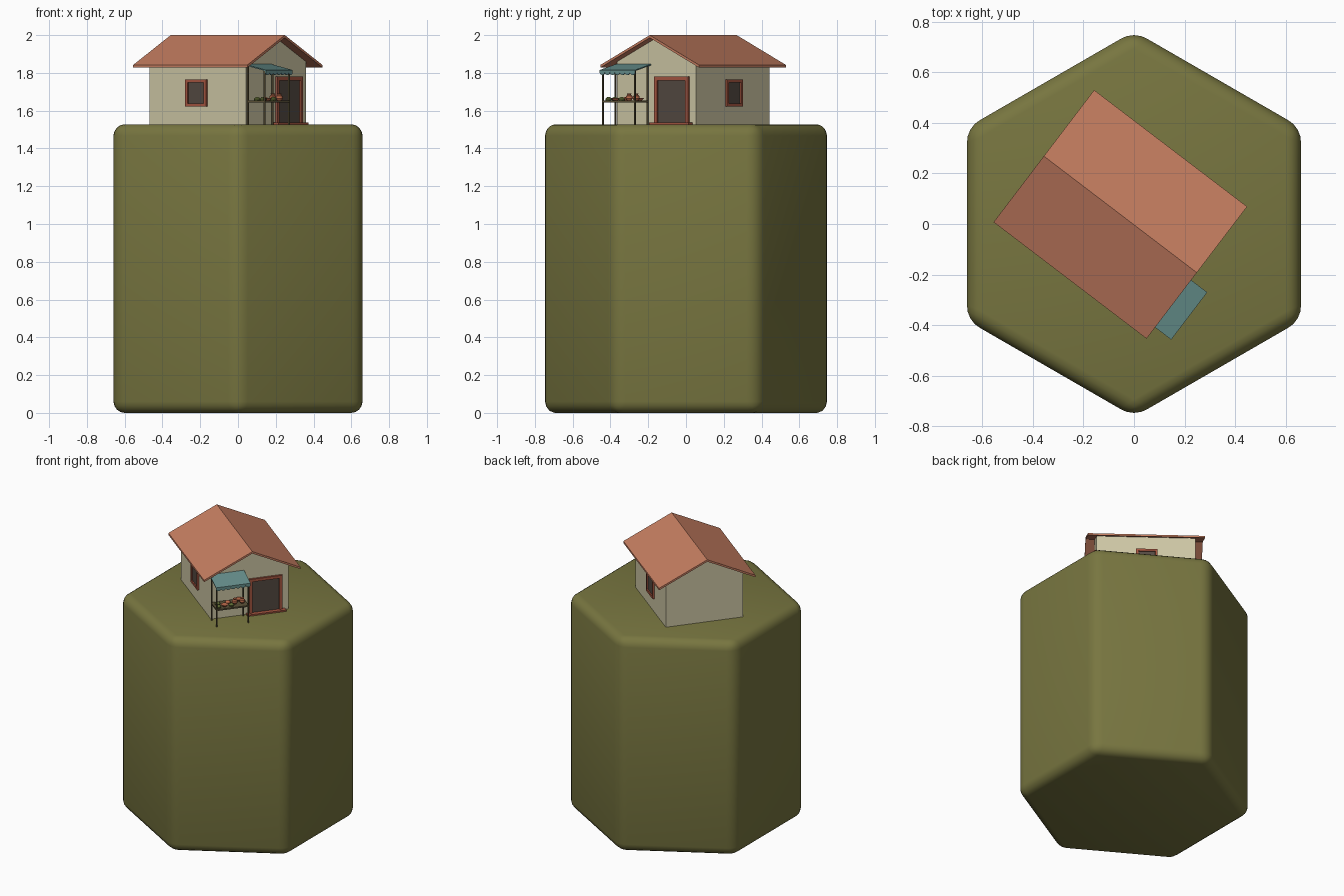
import bpy, bmesh, math
from mathutils import Matrix, Vector

if "Cube" in bpy.data.objects:
    bpy.data.objects.remove(bpy.data.objects["Cube"])

def mat(name, r, g, b):
    m = bpy.data.materials.new(name)
    lin = [((c / 255 + 0.055) / 1.055) ** 2.4 for c in (r, g, b)]
    m.diffuse_color = (*lin, 1)
    m.use_nodes = True
    m.node_tree.nodes["Principled BSDF"].inputs["Base Color"].default_value = m.diffuse_color
    return m

OLIVE = mat("olive ground", 120, 118, 64)
WALL = mat("cream plaster", 206, 199, 165)
ROOF = mat("terracotta tile", 198, 126, 97)
TRIM = mat("red brown trim", 166, 86, 64)
DARK = mat("dark panel", 84, 74, 66)
WOOD = mat("dark wood", 92, 82, 56)
TEAL = mat("teal cloth", 104, 146, 143)
POT = mat("orange clay", 184, 104, 72)
GREEN = mat("dark green goods", 92, 104, 50)

# House frame: local x runs along the ridge, the door gable is at +x
HOUSE = Matrix.Translation((-0.054, 0.038, 0)) @ Matrix.Rotation(math.radians(-37.3), 4, 'Z')
GROUND = 1.528
WX, WY = 0.32, 0.263      # wall half sizes
RX, RY = 0.38, 0.328      # roof half sizes
SLOPE = 0.158 / RY

def finish(name, bm, m, xf=HOUSE):
    bmesh.ops.recalc_face_normals(bm, faces=bm.faces)
    bm.transform(xf)
    me = bpy.data.meshes.new(name)
    bm.to_mesh(me)
    bm.free()
    me.materials.append(m)
    ob = bpy.data.objects.new(name, me)
    bpy.context.collection.objects.link(ob)
    return ob

def boxes(name, specs, m):
    """One object from boxes given as (x0, x1, y0, y1, z0, z1)."""
    bm = bmesh.new()
    for x0, x1, y0, y1, z0, z1 in specs:
        c = Vector((x0 + x1, y0 + y1, z0 + z1)) / 2
        bmesh.ops.create_cube(bm, size=1, matrix=Matrix.Translation(c)
                              @ Matrix.Diagonal((x1 - x0, y1 - y0, z1 - z0, 1)))
    return finish(name, bm, m)

def extrude(name, pts, x0, x1, m):
    """Extrude a (y, z) profile along local x."""
    bm = bmesh.new()
    f = bm.faces.new([bm.verts.new((x0, y, z)) for y, z in pts])
    r = bmesh.ops.extrude_face_region(bm, geom=[f])
    bmesh.ops.translate(bm, vec=(x1 - x0, 0, 0),
                        verts=[v for v in r["geom"] if isinstance(v, bmesh.types.BMVert)])
    return finish(name, bm, m)

def smooth(ob, angle=35):
    bpy.ops.object.select_all(action='DESELECT')
    ob.select_set(True)
    bpy.context.view_layer.objects.active = ob
    bpy.ops.object.shade_smooth_by_angle(angle=math.radians(angle))

# Rounded hexagonal ground block
R = 0.66 / math.cos(math.pi / 6)
bm = bmesh.new()
bmesh.ops.create_cone(bm, cap_ends=True, segments=6, radius1=R, radius2=R, depth=GROUND)
if max(abs(v.co.x) for v in bm.verts) > 0.7:      # put the corners on the y axis
    bm.transform(Matrix.Rotation(math.radians(30), 4, 'Z'))
bmesh.ops.bevel(bm, geom=bm.edges[:], offset=0.06, segments=4, profile=0.5, affect='EDGES')
smooth(finish("ground_block", bm, OLIVE, Matrix.Translation((0, 0, GROUND / 2))), 40)

# Walls with gables, tucked just under the roof
T = 0.014
eave = 2.0 - T / 2 - SLOPE * WY
extrude("house_walls", [(-WY, GROUND - 0.01), (WY, GROUND - 0.01), (WY, eave),
                        (0, 2.0 - T / 2), (-WY, eave)], -WX, WX, WALL)

# Pitched roof slab
low = 2.0 - SLOPE * RY
extrude("roof", [(-RY, low), (0, 2.0), (RY, low), (RY, low - T), (0, 2.0 - T), (-RY, low - T)],
        -RX, RX, ROOF)

# Windows on both long walls
for side, label in ((-1, "left"), (1, "right")):
    def wall_box(x0, x1, z0, z1, depth):
        a, b = sorted((side * (WY - 0.004), side * (WY + depth)))
        return (x0, x1, a, b, z0, z1)
    cx, h, w, z0, z1 = -0.005, 0.07, 0.016, 1.622, 1.766
    boxes(label + "_window_frame", [
        wall_box(cx - h, cx - h + w, z0, z1, 0.012),
        wall_box(cx + h - w, cx + h, z0, z1, 0.012),
        wall_box(cx - h + w, cx + h - w, z0, z0 + w, 0.012),
        wall_box(cx - h + w, cx + h - w, z1 - w, z1, 0.012)], TRIM)
    boxes(label + "_window_pane",
          [wall_box(cx - h + w, cx + h - w, z0 + w, z1 - w, 0.004)], DARK)

# Door, its frame and the doorstep
d0, d1, dt, w = -0.005, 0.22, 1.78, 0.02
X0, X1 = WX - 0.004, WX + 0.014
boxes("door_frame", [(X0, X1, d0, d0 + w, GROUND, dt), (X0, X1, d1 - w, d1, GROUND, dt),
                     (X0, X1, d0 + w, d1 - w, dt - w, dt)], TRIM)
boxes("door_panel", [(X0, WX + 0.005, d0 + w, d1 - w, GROUND, dt - w)], DARK)
boxes("doorstep", [(X0, WX + 0.035, d0 - 0.02, d1 + 0.02, GROUND - 0.004, GROUND + 0.01)], TRIM)

# Market stall beside the door: posts and rails
S0, S1, A0, A1 = 0.335, 0.445, -0.262, -0.048
p = 0.004
boxes("stall_posts", [(x - p, x + p, y - p, y + p, GROUND - 0.004, 1.845 - 0.22 * (x - WX) - 0.004)
                      for x in (S0, S1) for y in (A0, A1)], WOOD)
boxes("stall_shelf", [(S0 - p, S1 + p, A0 - p, A1 + p, 1.643, 1.653)], WOOD)

# Sloping awning with a scalloped valance
bm = bmesh.new()
y0, y1, x0, x1 = -0.272, -0.037, WX, 0.46
quad = [(x0, 1.846), (x1, 1.815), (x1, 1.809), (x0, 1.840)]
f = bm.faces.new([bm.verts.new((x, y0, z)) for x, z in quad])
r = bmesh.ops.extrude_face_region(bm, geom=[f])
bmesh.ops.translate(bm, vec=(0, y1 - y0, 0),
                    verts=[v for v in r["geom"] if isinstance(v, bmesh.types.BMVert)])
finish("awning", bm, TEAL)
N, step = 7, (y1 - y0) / 7
edge = [(y0, 1.813)]
for i in range(N):
    for k in range(0 if i == 0 else 1, 7):
        a = math.pi * k / 6
        edge.append((y0 + (i + 0.5 - math.cos(a) / 2) * step, 1.802 - 0.013 * math.sin(a)))
edge.append((y1, 1.813))
extrude("awning_valance", edge, x1 - 0.005, x1, TEAL)

# Goods on the shelf: lathed pots, a bowl and green produce
def lathe(name, x, y, profile, m):
    bm = bmesh.new()
    vs = [bm.verts.new((r, 0, z)) for r, z in profile]
    es = [bm.edges.new(e) for e in zip(vs, vs[1:])]
    bmesh.ops.spin(bm, geom=vs + es, cent=(0, 0, 0), axis=(0, 0, 1), angle=math.tau, steps=12)
    bmesh.ops.remove_doubles(bm, verts=bm.verts, dist=1e-5)
    smooth(finish(name, bm, m, HOUSE @ Matrix.Translation((x, y, 1.653))))

JAR = [(0, 0), (0.011, 0), (0.019, 0.012), (0.017, 0.024), (0.009, 0.031), (0.012, 0.037), (0, 0.036)]
BOWL = [(0, 0), (0.012, 0), (0.025, 0.015), (0.022, 0.015), (0, 0.006)]
HEAP = [(0, 0), (0.016, 0), (0.018, 0.009), (0.011, 0.017), (0, 0.02)]
for i, (x, y) in enumerate(((0.40, -0.075), (0.36, -0.082), (0.395, -0.125))):
    lathe("clay_jar_%d" % (i + 1), x, y, JAR if i != 1 else BOWL, POT)
lathe("clay_bowl", 0.415, -0.20, BOWL, POT)
lathe("bread", 0.375, -0.165, HEAP, POT)
for i, (x, y) in enumerate(((0.42, -0.243), (0.375, -0.235), (0.42, -0.155))):
    lathe("produce_%d" % (i + 1), x, y, HEAP, GREEN)
